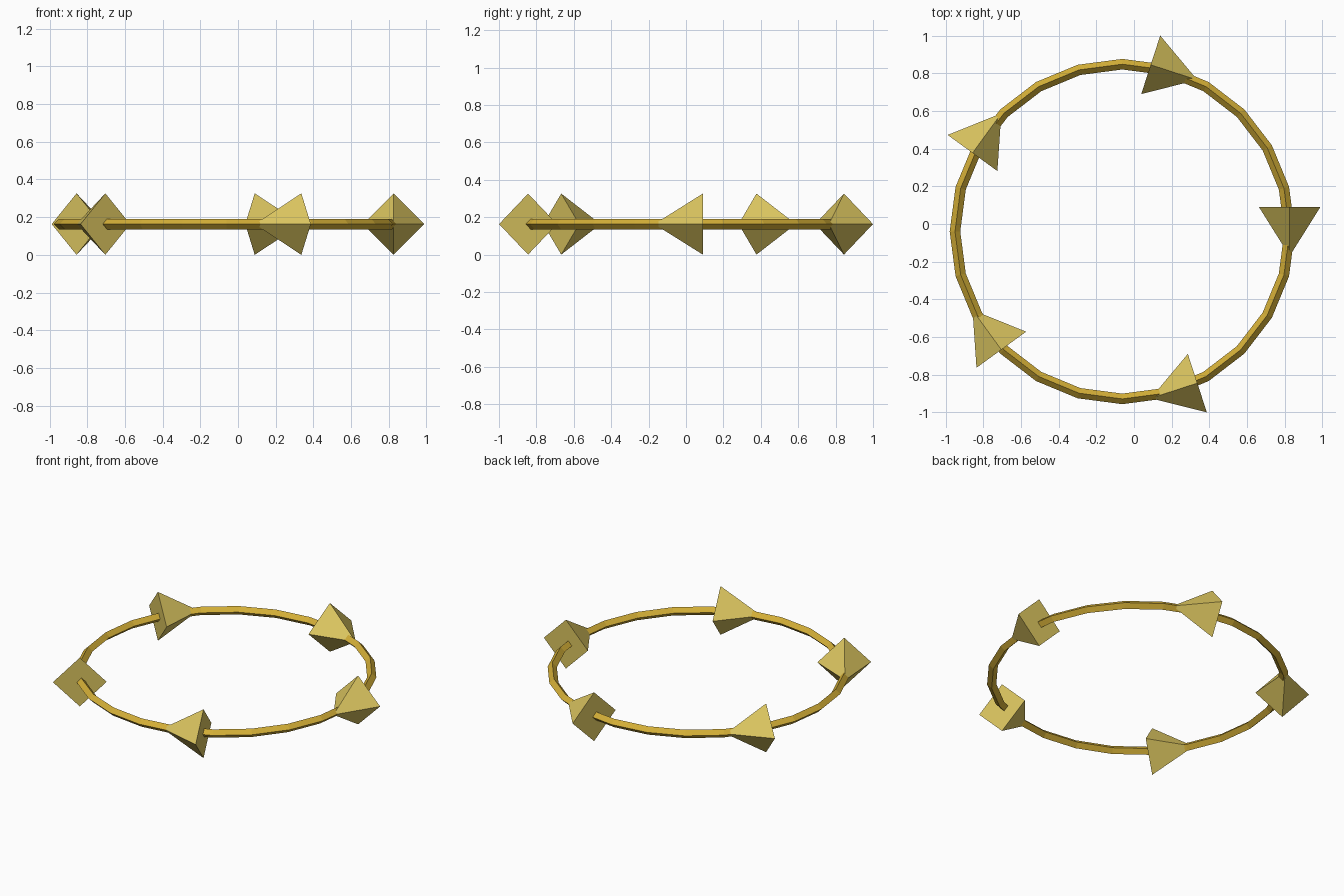
import bpy
from math import pi, tau

# Remove the default cube
cube = bpy.data.objects.get("Cube")
if cube:
    bpy.data.objects.remove(cube, do_unlink=True)

CENTER = (-0.062, -0.04, 0.163)
RADIUS = 0.888
ARROWS = 5


def make_material(name, rgb):
    color = tuple(((c / 255 + 0.055) / 1.055) ** 2.4 for c in rgb) + (1.0,)
    mat = bpy.data.materials.new(name)
    mat.use_nodes = True
    mat.diffuse_color = color
    mat.node_tree.nodes["Principled BSDF"].inputs["Base Color"].default_value = color
    return mat


def finish(name, mat):
    obj = bpy.context.object
    obj.name = obj.data.name = name
    obj.data.materials.append(mat)
    bpy.ops.object.shade_flat()
    return obj


gold = make_material("gold", (212, 175, 55))
pale_gold = make_material("pale gold", (220, 198, 96))

# Faceted ring with a diamond cross-section
bpy.ops.mesh.primitive_torus_add(
    location=CENTER, major_radius=RADIUS, minor_radius=0.028,
    major_segments=24, minor_segments=4)
finish("ring", gold)

# Four-sided arrowheads pointing clockwise around the ring
empty_spot = bpy.data.objects.new("arrow_pivot", None)
for i in range(ARROWS):
    angle = tau * i / ARROWS
    bpy.ops.mesh.primitive_cone_add(
        vertices=4, radius1=0.163, radius2=0, depth=0.26,
        rotation=(pi / 2, 0, angle))
    arrow = finish(f"arrowhead_{i + 1}", pale_gold)
    # Move outward along the arrow's own radial direction
    radial = arrow.rotation_euler.to_matrix().col[0]
    arrow.location = [c + r * RADIUS for c, r in zip(CENTER, radial)]
bpy.data.objects.remove(empty_spot)
